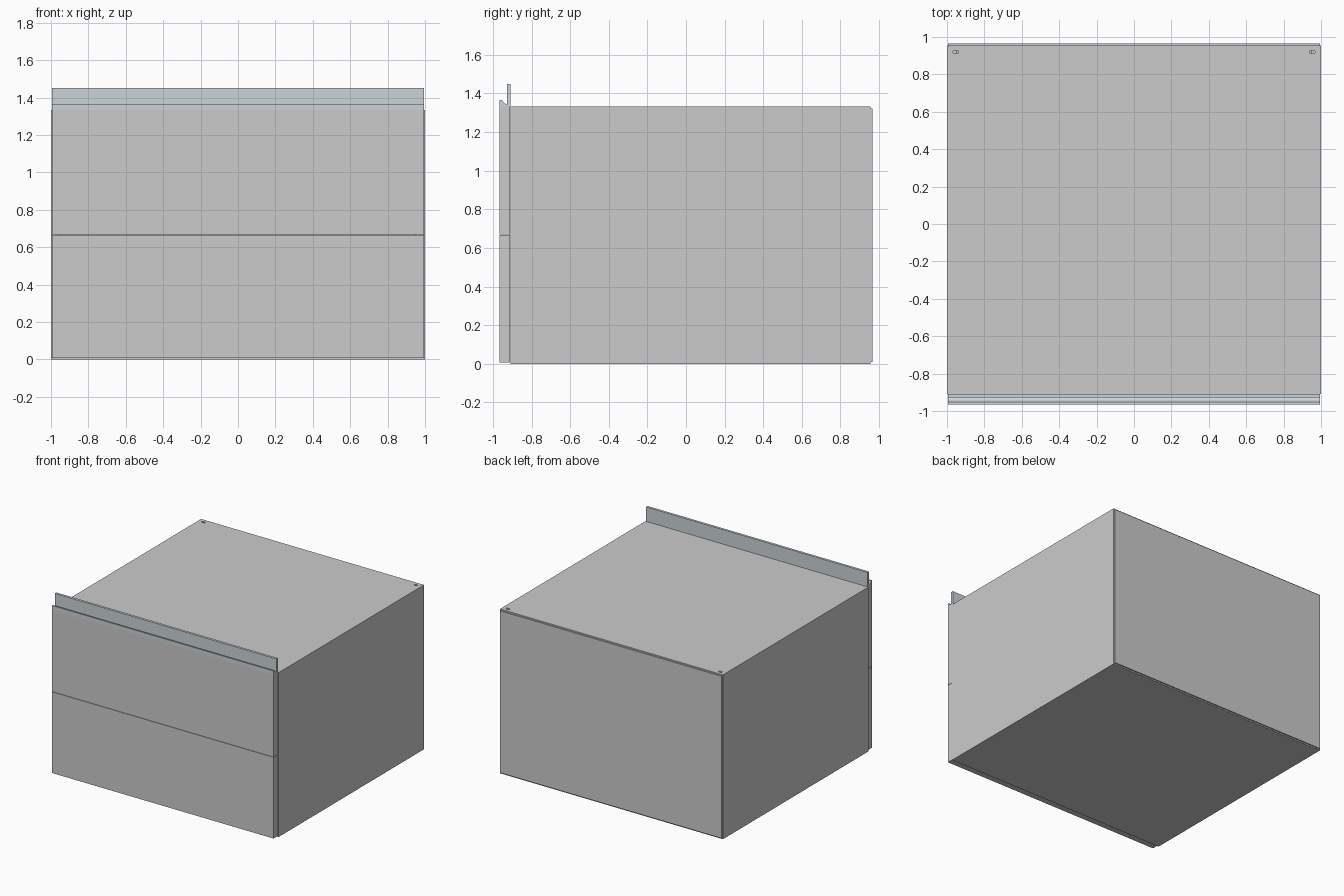
import bpy, bmesh, math

if "Cube" in bpy.data.objects:
    bpy.data.objects.remove(bpy.data.objects["Cube"])

T = 0.053            # board thickness
H = 1.333            # carcass height
Y0, Y1 = -0.908, 0.955


def finish(bm, name):
    bmesh.ops.recalc_face_normals(bm, faces=bm.faces)
    me = bpy.data.meshes.new(name)
    bm.to_mesh(me)
    bm.free()
    ob = bpy.data.objects.new(name, me)
    bpy.context.collection.objects.link(ob)
    return ob


def box(name, lo, hi):
    bm = bmesh.new()
    bmesh.ops.create_cube(bm, size=1)
    for v in bm.verts:
        v.co = [(a + b) / 2 + c * (b - a) for a, b, c in zip(lo, hi, v.co)]
    return finish(bm, name)


def prism(name, pts, direction):
    bm = bmesh.new()
    face = bm.faces.new([bm.verts.new(p) for p in pts])
    ext = bmesh.ops.extrude_face_region(bm, geom=[face])
    verts = [g for g in ext["geom"] if isinstance(g, bmesh.types.BMVert)]
    bmesh.ops.translate(bm, verts=verts, vec=direction)
    # the starting face remains as the near cap
    return finish(bm, name)


# Carcass boards
for side, s in (("left", -1), ("right", 1)):
    xs = sorted((s, s * (1 - T)))
    box(side + "_side", (xs[0], Y0, 0), (xs[1], Y1, H))
box("bottom_board", (-1 + T, Y0, 0), (1 - T, Y1, T))
top = box("top_board", (-1 + T / 4, Y0, H - T), (1 - T / 4, Y1, H))
bpy.data.objects.remove(top)
top = box("top_board", (-1 + T, Y0, H - T), (1 - T, Y1, H))
box("back_panel", (-0.994, Y1, 0.01), (0.994, 0.965, H - 0.01))

# Rounded fixing slots near the back corners, cut through top and sides
for s in (-1, 1):
    r, half = 0.008, 0.008
    pts = []
    for i in range(16):
        a = math.tau * (i + 0.5) / 16
        c = math.cos(a)
        pts.append((s * 0.953 + math.copysign(half, c) + r * c,
                    0.92 + r * math.sin(a), H - T - 0.02))
    cutter = prism("slot_cutter", pts, (0, 0, 0.2))
    cutter.hide_render = True
    cutter.hide_viewport = False
    cutter.display_type = 'WIRE'
    side = bpy.data.objects[("left" if s < 0 else "right") + "_side"]
    for target in (top, side):
        mod = target.modifiers.new("slot", 'BOOLEAN')
        mod.operation = 'DIFFERENCE'
        mod.solver = 'EXACT'
        mod.object = cutter
        bpy.context.view_layer.objects.active = target
        bpy.ops.object.modifier_apply(modifier=mod.name)
    bpy.data.objects.remove(cutter)

# Drawer fronts
W = 0.994
box("lower_drawer_front", (-W, -0.965, 0.008), (W, -0.911, 0.666))
box("upper_drawer_front", (-W, -0.965, 0.669), (W, -0.911, H))

# Grip rail: low front lip, sloping channel, tall rear upstand
rail = prism("grip_rail", [(-W, y, z) for y, z in (
    (-0.965, H), (-0.965, 1.366), (-0.953, 1.366), (-0.942, 1.35),
    (-0.928, 1.343), (-0.928, 1.45), (-0.908, 1.45), (-0.908, H))],
    (2 * W, 0, 0))
mat = bpy.data.materials.new("brushed_metal")
mat.diffuse_color = (0.6, 0.66, 0.69, 1)
mat.use_nodes = True
mat.node_tree.nodes["Principled BSDF"].inputs["Base Color"].default_value = mat.diffuse_color
rail.data.materials.append(mat)
